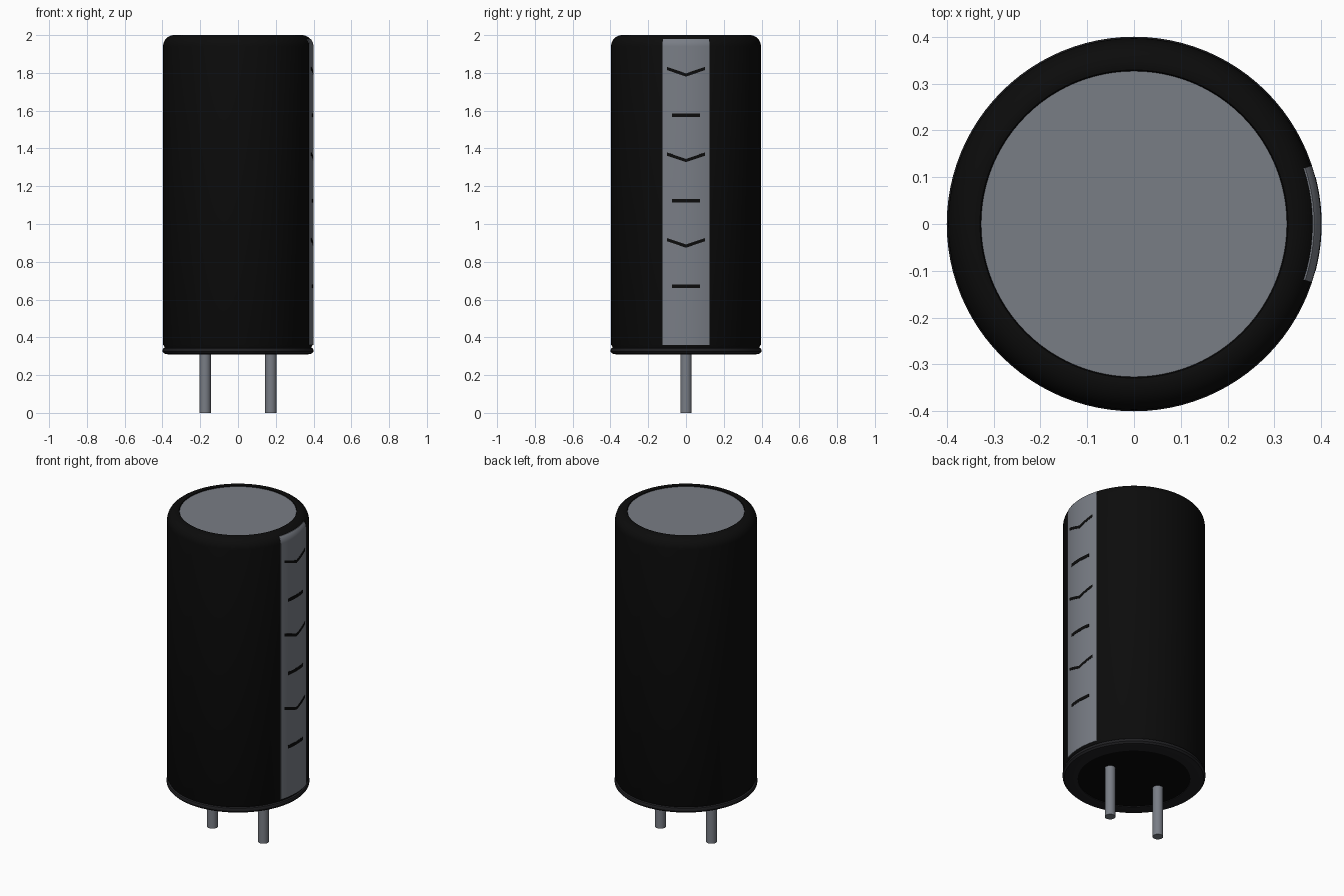
import bpy, bmesh, math

old = bpy.data.objects.get("Cube")
if old:
    bpy.data.objects.remove(old, do_unlink=True)


def material(name, rgb):
    m = bpy.data.materials.new(name)
    m.use_nodes = True
    m.diffuse_color = (*rgb, 1)
    bsdf = next(n for n in m.node_tree.nodes if n.type == 'BSDF_PRINCIPLED')
    bsdf.inputs["Base Color"].default_value = (*rgb, 1)
    bsdf.inputs["Roughness"].default_value = 0.5
    return m


BLACK = material("sleeve black", (0.0035, 0.0035, 0.0035))
SEAL = material("seal black", (0.002, 0.002, 0.002))
DARK = material("dark grey rim", (0.014, 0.014, 0.016))
SILVER = material("silver grey", (0.19, 0.205, 0.235))


def finish(name, bm, mat):
    """Clean up the mesh, make it an object and shade it."""
    bmesh.ops.remove_doubles(bm, verts=bm.verts, dist=1e-5)
    bmesh.ops.recalc_face_normals(bm, faces=bm.faces)
    me = bpy.data.meshes.new(name)
    bm.to_mesh(me)
    bm.free()
    me.materials.append(mat)
    ob = bpy.data.objects.new(name, me)
    bpy.context.collection.objects.link(ob)
    bpy.ops.object.select_all(action='DESELECT')
    ob.select_set(True)
    bpy.context.view_layer.objects.active = ob
    bpy.ops.object.shade_smooth_by_angle(angle=math.radians(35))
    return ob


def lathe(name, profile, mat, steps=96, half_angle=math.pi, centre=(0, 0)):
    """Turn a closed (radius, z) profile about z; a partial turn gets end caps."""
    bm = bmesh.new()
    rings = []
    for i in range(steps + 1):
        a = -half_angle + 2 * half_angle * i / steps
        rings.append([bm.verts.new((centre[0] + r * math.cos(a),
                                    centre[1] + r * math.sin(a), z))
                      for r, z in profile])
    n = len(profile)
    for p, q in zip(rings, rings[1:]):
        for j in range(n):
            k = (j + 1) % n
            if profile[j][0] == 0 and profile[k][0] == 0:
                continue
            bm.faces.new((p[j], q[j], q[k], p[k]))
    if half_angle < math.pi:
        bm.faces.new(rings[0])
        bm.faces.new(rings[-1])
    return finish(name, bm, mat)


def fillet(radius, end_deg, steps=10):
    """Rounded shoulder, from vertical towards the top."""
    return [(0.337 + radius * math.cos(math.radians(end_deg * i / steps)),
             1.94 + radius * math.sin(math.radians(end_deg * i / steps)))
            for i in range(steps + 1)]


# Sleeve with rounded shoulder and a small lip around the top disc
lathe("sleeve", [(0, 0.33), (0.385, 0.33), (0.388, 0.347), (0.397, 0.362)]
      + fillet(0.06, 90) + [(0.329, 1.998), (0.325, 1.985), (0, 1.985)], BLACK)

# Exposed metal top
lathe("top_disc", [(0, 1.97), (0.3265, 1.97), (0.3265, 1.993), (0, 1.993)], SILVER)

# Rolled bottom rim and the seal inside it
lathe("bottom_rim", [(0.315, 0.335), (0.315, 0.31), (0.372, 0.31), (0.39, 0.314),
                     (0.399, 0.324), (0.4, 0.333), (0.396, 0.342), (0.384, 0.348)], DARK)
lathe("bottom_seal", [(0, 0.335), (0.316, 0.335), (0.316, 0.314), (0, 0.314)], SEAL)

# Polarity stripe on the +x side, following the shoulder
outer = [(0.3995, 0.36)] + fillet(0.0625, 40)
inner = [(r - 0.006, z) for r, z in reversed(outer)]
lathe("polarity_stripe", outer + inner, SILVER, steps=12,
      half_angle=math.asin(0.125 / 0.4))


def stripe_mark(name, z, half_width, thickness, rise, steps=12):
    """Thin plate wrapped on the stripe; rise lifts its ends into a chevron."""
    bm = bmesh.new()
    rows = []
    for i in range(steps + 1):
        y = half_width * (2 * i / steps - 1)
        zc = z + rise * abs(y) / half_width
        a = math.asin(y / 0.4)
        rows.append([bm.verts.new((r * math.cos(a), r * math.sin(a), zc + dz))
                     for r, dz in ((0.398, -thickness / 2), (0.4007, -thickness / 2),
                                   (0.4007, thickness / 2), (0.398, thickness / 2))])
    for p, q in zip(rows, rows[1:]):
        for j in range(4):
            k = (j + 1) % 4
            bm.faces.new((p[j], q[j], q[k], p[k]))
    bm.faces.new(rows[0])
    bm.faces.new(rows[-1])
    finish(name, bm, BLACK)


# Alternating bars and chevrons
for i in range(3):
    stripe_mark(f"minus_bar_{i + 1}", 0.67 + 0.453 * i, 0.074, 0.02, 0)
    stripe_mark(f"chevron_{i + 1}", 0.883 + 0.453 * i, 0.1, 0.017, 0.034)

# Wire leads
for side, x in (("left", 0.174), ("right", -0.174)):
    lathe(f"{side}_lead", [(0, 0.325), (0.03, 0.325), (0.03, 0.0), (0, 0.0)],
          SILVER, steps=24, centre=(x, 0))
